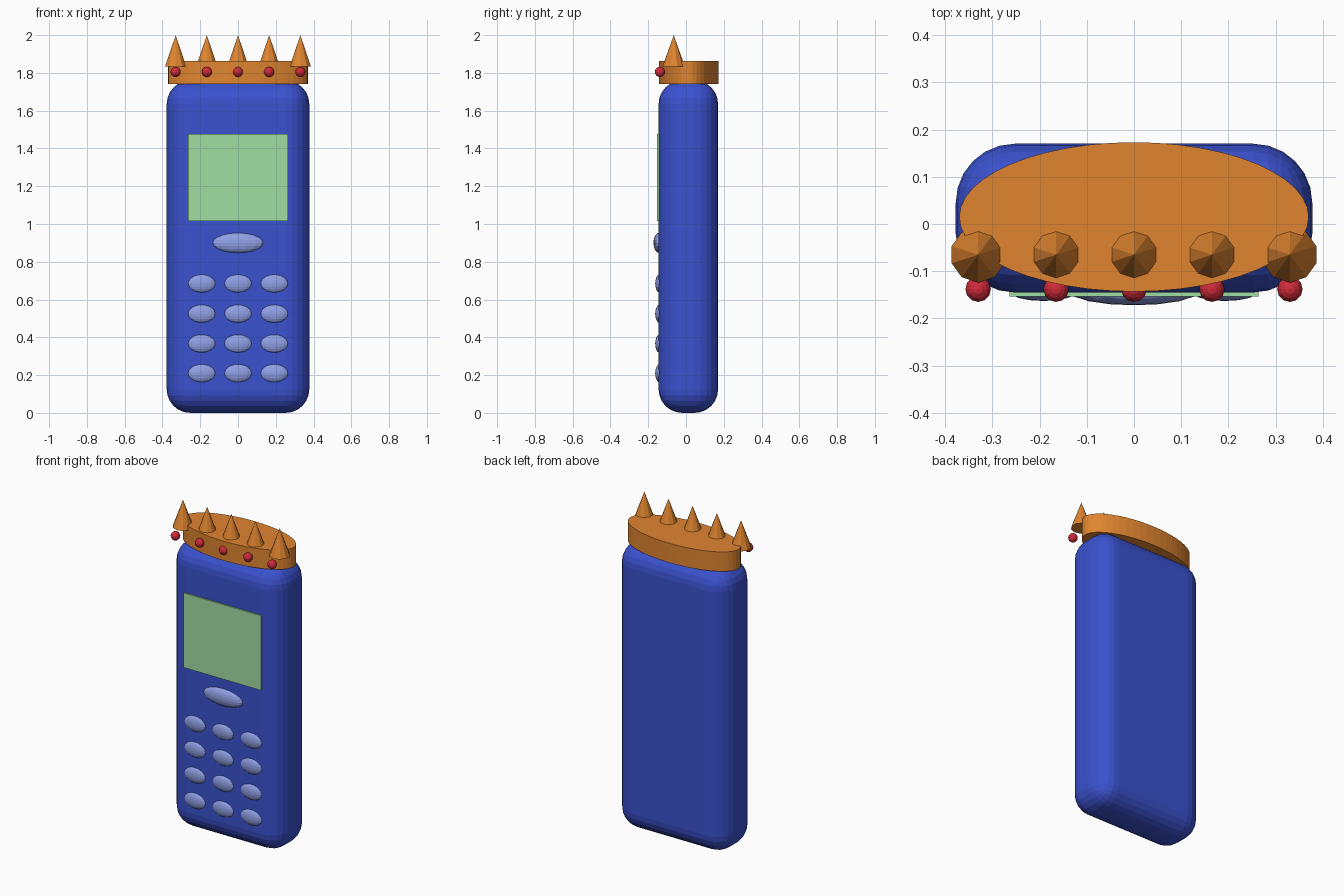
import bpy

cube = bpy.data.objects.get("Cube")
if cube:
    bpy.data.objects.remove(cube, do_unlink=True)


def material(name, rgb):
    """Flat material from 0-255 display values, stored as linear."""
    color = [((c / 255 + 0.055) / 1.055) ** 2.4 for c in rgb] + [1]
    mat = bpy.data.materials.new(name)
    mat.use_nodes = True
    mat.diffuse_color = color
    mat.node_tree.nodes["Principled BSDF"].inputs["Base Color"].default_value = color
    return mat


BLUE = material("casing blue", (58, 81, 206))
GREEN = material("screen green", (160, 222, 162))
KEY = material("key pale blue", (144, 160, 230))
GOLD = material("crown orange", (224, 133, 48))
RED = material("gem red", (208, 42, 58))


def finish(name, mat, scale=(1, 1, 1)):
    obj = bpy.context.object
    obj.name = name
    obj.scale = scale
    obj.data.materials.append(mat)
    bpy.ops.object.transform_apply(location=False, rotation=False, scale=True)
    return obj


def box(name, mat, center, size):
    bpy.ops.mesh.primitive_cube_add(size=1, location=center)
    return finish(name, mat, size)


def ellipsoid(name, mat, center, radii, segments=16, rings=10):
    bpy.ops.mesh.primitive_uv_sphere_add(
        segments=segments, ring_count=rings, radius=1, location=center)
    return finish(name, mat, radii)


# Rounded casing
body = box("body", BLUE, (0, 0.0125, 0.88), (0.755, 0.315, 1.76))
bevel = body.modifiers.new("rounding", "BEVEL")
bevel.width = 0.125
bevel.segments = 6

# Screen and keys on the front
box("screen", GREEN, (0, -0.148, 1.246), (0.528, 0.012, 0.46))
ellipsoid("menu_key", KEY, (0, -0.143, 0.9), (0.136, 0.029, 0.053))
for row, z in enumerate((0.685, 0.525, 0.367, 0.21)):
    for col in range(3):
        ellipsoid(f"key_{row + 1}_{col + 1}", KEY,
                  ((col - 1) * 0.192, -0.141, z), (0.074, 0.022, 0.048))

# Oval crown band
bpy.ops.mesh.primitive_cylinder_add(
    vertices=48, radius=1, depth=0.12, location=(0, 0.015, 1.802))
finish("crown_band", GOLD, (0.37, 0.158, 1))

# Spikes and gems along the crown front
for i in range(5):
    x = (i - 2) * 0.165
    bpy.ops.mesh.primitive_cone_add(
        vertices=10, radius1=0.059, radius2=0, depth=0.166, location=(x, -0.065, 1.917))
    finish(f"crown_spike_{i + 1}", GOLD)
    ellipsoid(f"crown_gem_{i + 1}", RED, (x, -0.138, 1.805), (0.027,) * 3, 12, 8)
